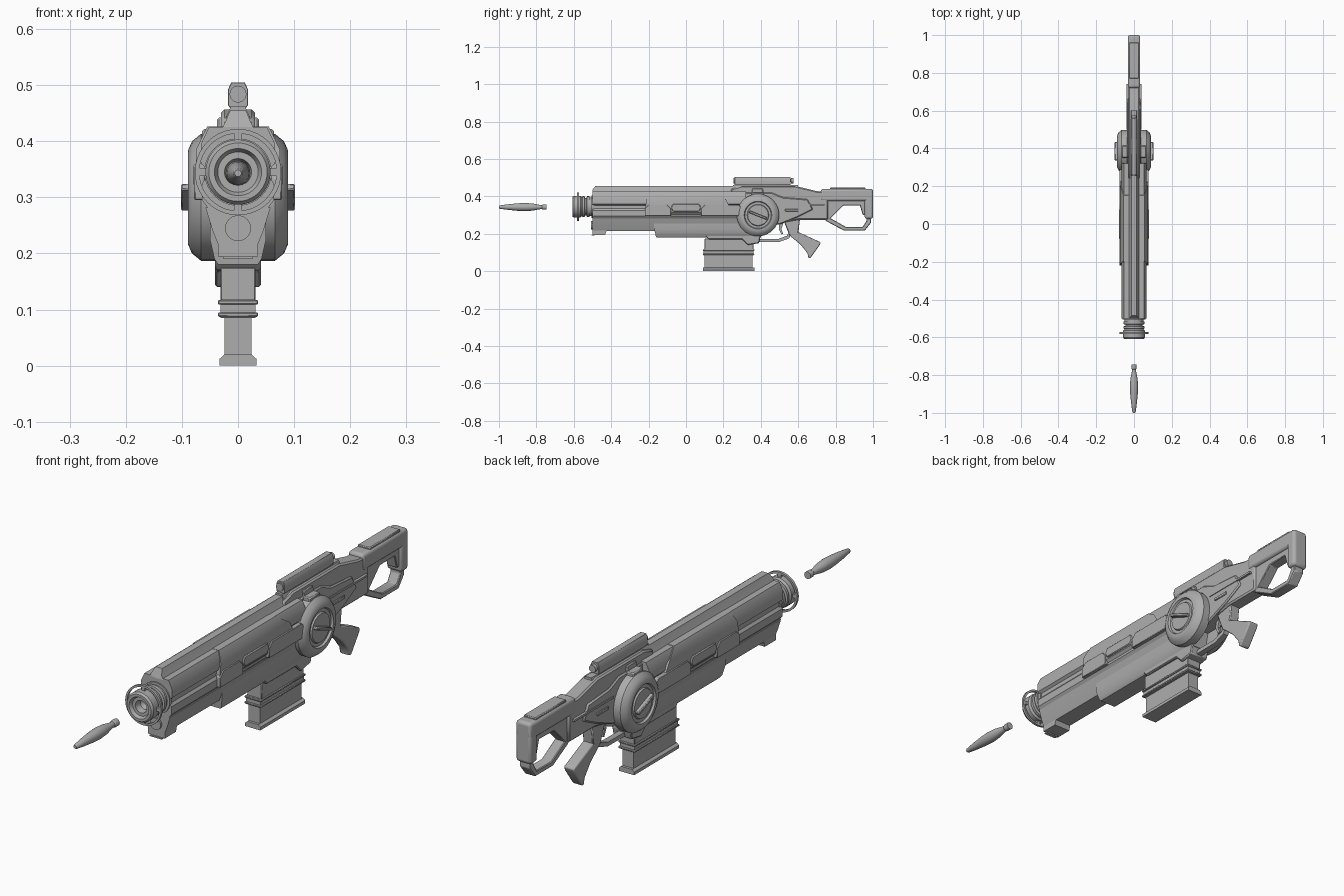
import bpy, bmesh, math
from mathutils import Vector, Matrix

cube = bpy.data.objects.get("Cube")
if cube:
    bpy.data.objects.remove(cube, do_unlink=True)

grey = bpy.data.materials.new("plain grey")
grey.use_nodes = True
colour = (0.42, 0.42, 0.42, 1)
grey.diffuse_color = colour
grey.node_tree.nodes["Principled BSDF"].inputs["Base Color"].default_value = colour


def finish(name, bm, bevel=0.0, mirror=False, segments=1):
    bmesh.ops.recalc_face_normals(bm, faces=bm.faces)
    mesh = bpy.data.meshes.new(name)
    bm.to_mesh(mesh)
    bm.free()
    mesh.materials.append(grey)
    for p in mesh.polygons:
        p.use_smooth = True
    mesh.set_sharp_from_angle(angle=math.radians(30))
    ob = bpy.data.objects.new(name, mesh)
    bpy.context.collection.objects.link(ob)
    if mirror:
        ob.modifiers.new("Mirror", 'MIRROR').use_mirror_merge = False
    if bevel:
        mod = ob.modifiers.new("Bevel", 'BEVEL')
        mod.width, mod.segments, mod.limit_method = bevel, segments, 'ANGLE'
    return ob


def prism(name, pts, x0, x1, bevel=0.0, mirror=False, segments=1):
    """Side outline of (y, z) points pulled out across the width."""
    bm = bmesh.new()
    rings = [[bm.verts.new((x, y, z)) for y, z in pts] for x in (x0, x1)]
    bm.faces.new(rings[0])
    bm.faces.new(rings[1])
    for i in range(len(pts)):
        j = (i + 1) % len(pts)
        bm.faces.new((rings[0][i], rings[0][j], rings[1][j], rings[1][i]))
    return finish(name, bm, bevel, mirror, segments)


def box(name, hw, y0, y1, z0, z1, bevel=0.0, segments=1):
    return prism(name, [(y0, z0), (y1, z0), (y1, z1), (y0, z1)], -hw, hw, bevel, False, segments)


def section(name, half, y0, y1, front=None, back=None, bevel=0.0):
    """Symmetric cross-section of (x, z) points, with ends raked by height."""
    pts = half + [(-x, z) for x, z in reversed(half)]
    bm = bmesh.new()
    rings = []
    for y, rake in ((y0, front), (y1, back)):
        rings.append([bm.verts.new((x, y + (rake(z) if rake else 0), z)) for x, z in pts])
    bm.faces.new(rings[0])
    bm.faces.new(rings[1])
    for i in range(len(pts)):
        j = (i + 1) % len(pts)
        bm.faces.new((rings[0][i], rings[0][j], rings[1][j], rings[1][i]))
    return finish(name, bm, bevel)


def lathe(name, prof, axis, origin, mirror=False, closed=False, n=40):
    """Spin (distance, radius) points about the x or y axis."""
    bm = bmesh.new()
    rings = []
    for d, r in prof:
        ring = []
        for i in range(n):
            a = math.tau * i / n
            u, v = r * math.cos(a), r * math.sin(a)
            p = Vector((d, u, v)) if axis == 'x' else Vector((u, d, v))
            ring.append(bm.verts.new(p + Vector(origin)))
        rings.append(ring)
    pairs = list(zip(rings, rings[1:])) + ([(rings[-1], rings[0])] if closed else [])
    for a, b in pairs:
        for i in range(n):
            j = (i + 1) % n
            bm.faces.new((a[i], a[j], b[j], b[i]))
    if not closed:
        bm.faces.new(rings[0])
        bm.faces.new(rings[-1])
    return finish(name, bm, 0, mirror)


# Upper housing with grooved flanks and a central spine
section("upper_housing", [(.045, .27), (.064, .295), (.064, .325), (.056, .335), (.056, .352),
        (.066, .36), (.066, .395), (.052, .425), (.032, .425)], -.5, .32)
section("top_spine", [(.03, .42), (.022, .436), (.014, .455)], -.5, .3,
        front=lambda z: max(0, z - .436) * .8)

# Raised flank panels
section("flank_panel", [(.06, .30), (.073, .315), (.075, .385), (.055, .426)], -.23, .25,
        front=lambda z: abs(z - .34) * .4, back=lambda z: -max(0, z - .36) * 1.5)
for i, (y0, y1) in enumerate([(-.22, -.08), (.08, .3)]):
    prism(f"panel_lip_{i}", [(y0, .295), (y1, .295), (y1, .335), (y1 - .02, .355), (y0 + .02, .355),
          (y0, .335)], .06, .078, .002, True)
prism("panel_catch", [(-.07, .32), (.07, .32), (.08, .34), (.07, .36), (-.07, .36), (-.08, .34)],
      .06, .079, .003, True)

# Fore underside, stepped down toward the magazine
section("underside_rail", [(.035, .215), (.045, .24), (.058, .282)], -.5, .3)
section("front_foot", [(.036, .195), (.036, .235)], -.5, -.42, back=lambda z: (.235 - z) * -.3)
section("lower_guard", [(.035, .18), (.042, .19), (.05, .225), (.05, .275)], -.17, .4,
        front=lambda z: max(0, .21 - z) * .4)
lathe("lower_tube", [(-.508, .019), (-.508, .023), (-.49, .023)], 'y', (0, 0, .245))
box("foot_slot", .026, -.505, -.49, .188 + .002, .195)
prism("magazine_well", [(.1, .19), (.1, .275), (.42, .275), (.39, .15), (.33, .14), (.3, .17), (.12, .17)],
      -.041, .041, .004)

# Box magazine
box("magazine", .024, .1, .355, .01, .17)
box("magazine_neck", .031, .1, .36, .115, .175, .002)
for i, z in enumerate((.087, .109)):
    box(f"magazine_rib_{i}", .036, .09, .365, z, z + .008, .002)
box("magazine_collar", .031, .094, .36, .085, .118)
section("magazine_base", [(.033, 0), (.033, .012), (.024, .02)], .09, .365)

# Rear receiver tapering to the stock
prism("rear_receiver", [(.24, .27), (.24, .44), (.3, .457), (.58, .457), (.7, .428), (.76, .425),
      (.76, .275), (.6, .275), (.52, .26)], -.03, .03, .006)
prism("receiver_cheek", [(.28, .25), (.28, .42), (.46, .42), (.52, .395), (.65, .385), (.68, .33),
      (.6, .29), (.5, .25)], -.037, .037, .005)
box("receiver_groove_bar", .04, .5, .74, .352, .36)
box("side_vent", .041, .53, .6, .32, .333, .002)

# Side drums with locking bars
lathe("side_drum", [(.025, .09), (.03, .113), (.066, .113), (.082, .1), (.089, .084), (.089, .074),
      (.081, .07), (.081, .058), (.087, .055), (.087, .05)], 'x', (0, .385, .3), mirror=True)
prism("drum_bar", [(.34, .325), (.335, .313), (.43, .275), (.435, .287)], .08, .102, .003, True)
prism("drum_clamp", [(.345, .39), (.42, .39), (.41, .442), (.355, .442)], .02, .037, .003, True)
prism("drum_strap", [(.35, .395), (.415, .395), (.415, .422), (.35, .422)], .03, .064, .004, True)

# Sight on its mount
section("sight_mount", [(.028, .425), (.013, .462)], .25, .6)
section("sight_body", [(.015, .46), (.018, .465), (.018, .492), (.012, .505)], .26, .56, bevel=.001)
lathe("sight_lens", [(.254, .012), (.254, .015), (.27, .015)], 'y', (0, 0, .484), n=24)
lathe("sight_eyepiece", [(.55, .008), (.56, .008), (.562, .014), (.575, .014)], 'y', (0, 0, .484), n=24)

# Trigger guard, trigger and angled grip
prism("trigger_guard", [(.36, .155), (.5, .157), (.55, .175), (.575, .22), (.575, .28), (.56, .28),
      (.558, .225), (.54, .19), (.495, .173), (.36, .172)], -.012, .012)
prism("trigger", [(.5, .27), (.525, .27), (.51, .225), (.52, .2), (.51, .197), (.497, .225)], -.006, .006)
prism("grip_root", [(.52, .28), (.53, .25), (.55, .2), (.6, .2), (.61, .285)], -.022, .022, .004)
prism("grip", [(.545, .215), (.6, .21), (.72, .155), (.715, .14), (.665, .07), (.655, .07), (.65, .095),
      (.615, .14), (.555, .19)], -.022, .022, .008, segments=2)

# Shoulder stock: cheek rest, butt and open lower loop
box("cheek_rest", .033, .72, 1, .375, .44, .012, 3)
box("cheek_pad", .026, .77, .96, .435, .447, .003)
box("butt_pad", .033, .955, 1, .28, .43, .012, 3)
prism("stock_web", [(.72, .39), (.72, .275), (.765, .275), (.84, .35), (.93, .352), (.945, .3),
      (.97, .3), (.97, .39)], -.022, .022, .003)
prism("stock_loop", [(.73, .285), (.755, .265), (.845, .217), (.955, .217), (.99, .26), (.99, .3),
      (.965, .3), (.965, .27), (.945, .237), (.855, .237), (.775, .282)], -.022, .022, .003)

# Muzzle: grooved barrel with a bored face and a ring on spokes
C = (0, 0, .345)
lathe("muzzle", [(-.48, .05), (-.515, .05), (-.517, .056), (-.53, .056), (-.532, .046), (-.54, .046),
      (-.542, .056), (-.553, .056), (-.556, .05), (-.565, .058), (-.6, .058), (-.608, .052),
      (-.608, .042), (-.595, .036), (-.595, .024), (-.57, .02), (-.56, .008)], 'y', C)
lathe("muzzle_ring", [(-.572, .069), (-.572, .077), (-.582, .077), (-.582, .069)], 'y', C, closed=True)
bm = bmesh.new()
for k in range(4):
    turn = Matrix.Translation(C) @ Matrix.Rotation(k * math.pi / 2, 4, 'Y')
    bmesh.ops.create_cube(bm, size=1, matrix=turn @ Matrix.Translation((0, -.577, .064))
                          @ Matrix.Diagonal((.014, .01, .018, 1)))
finish("ring_spokes", bm)
lathe("barrel_shroud", [(-.505, .05), (-.505, .06), (-.49, .06)], 'y', C)

# Loose projectile ahead of the muzzle
lathe("projectile", [(-1, .006), (-.995, .009), (-.95, .015), (-.9, .02), (-.86, .022), (-.82, .019),
      (-.785, .012), (-.77, .011), (-.765, .014), (-.745, .014)], 'y', (0, 0, .343), n=24)
